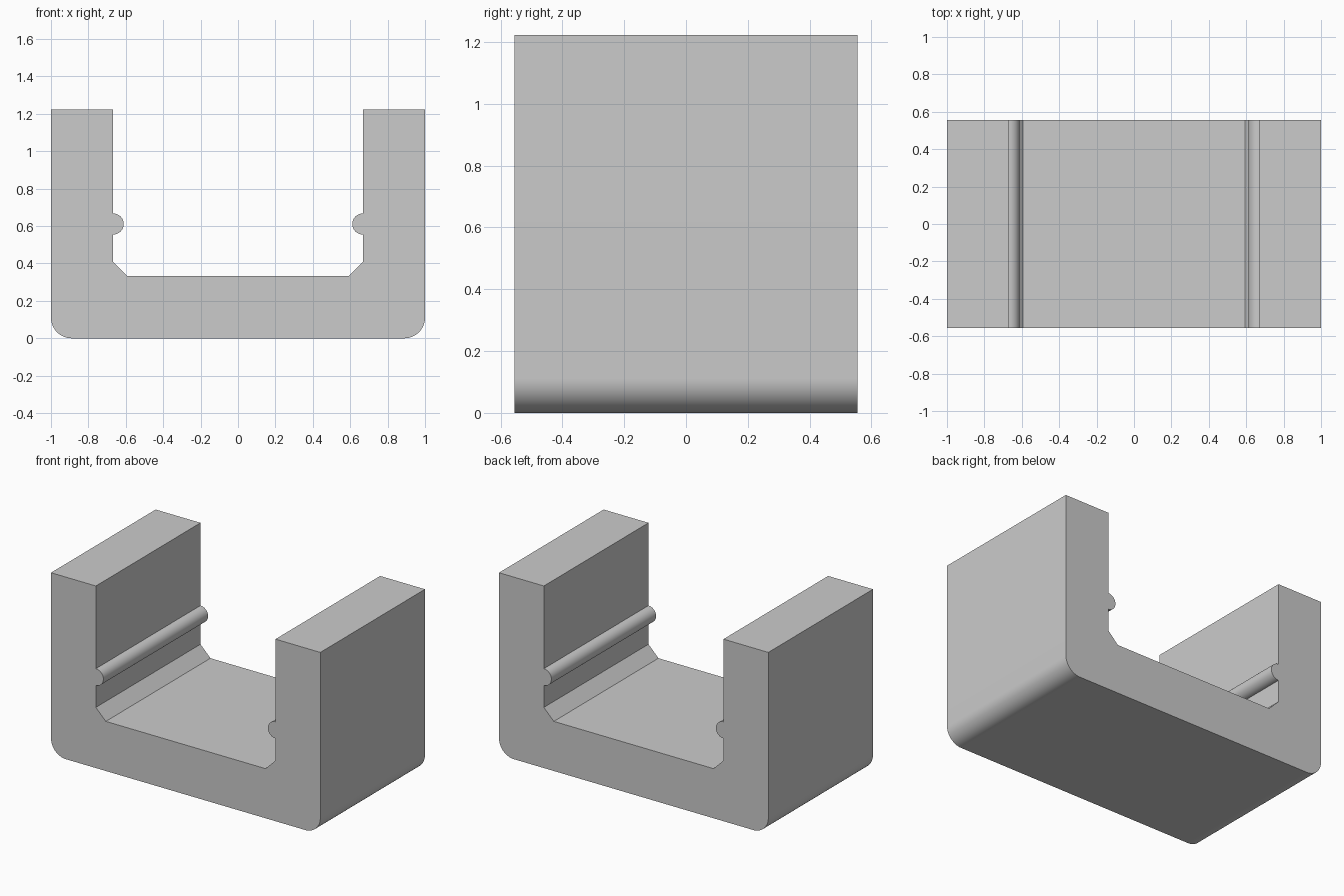
import bpy
import bmesh
from math import sin, cos, pi

cube = bpy.data.objects.get("Cube")
if cube:
    bpy.data.objects.remove(cube, do_unlink=True)

DEPTH = 1.11      # length along y
HEIGHT = 1.222
INNER = 0.667     # inner wall position
FLOOR = 0.333
CHAMFER = 0.074
CORNER = 0.111    # outer bottom radius
BEAD = 0.056      # rib radius
BEAD_Z = 0.611


def arc(cx, cz, r, start, end, steps):
    """Points on a circular arc in the xz plane."""
    angles = [start + (end - start) * i / steps for i in range(steps + 1)]
    return [(cx + r * cos(a), cz + r * sin(a)) for a in angles]


# Right half of the channel section, from the bottom round to the floor
half = arc(1 - CORNER, CORNER, CORNER, -pi / 2, 0, 16)
half += [(1, HEIGHT), (INNER, HEIGHT)]
half += arc(INNER, BEAD_Z, BEAD, pi / 2, 3 * pi / 2, 24)
half += [(INNER, FLOOR + CHAMFER), (INNER - CHAMFER, FLOOR)]

# Mirror the half section and extrude it along the depth
section = half + [(-x, z) for x, z in reversed(half)]
bm = bmesh.new()
face = bm.faces.new([bm.verts.new((x, -DEPTH / 2, z)) for x, z in section])
extruded = bmesh.ops.extrude_face_region(bm, geom=[face], use_keep_orig=True)
moved = [v for v in extruded["geom"] if isinstance(v, bmesh.types.BMVert)]
bmesh.ops.translate(bm, verts=moved, vec=(0, DEPTH, 0))
bmesh.ops.recalc_face_normals(bm, faces=bm.faces)

mesh = bpy.data.meshes.new("u_channel_block")
bm.to_mesh(mesh)
bm.free()
block = bpy.data.objects.new("u_channel_block", mesh)
bpy.context.collection.objects.link(block)

# Plain grey material
grey = bpy.data.materials.new("light_grey")
grey.use_nodes = True
colour = (0.6, 0.6, 0.6, 1)
grey.diffuse_color = colour
grey.node_tree.nodes["Principled BSDF"].inputs["Base Color"].default_value = colour
mesh.materials.append(grey)

# Smooth the rounds, keep the edges sharp
bpy.ops.object.select_all(action="DESELECT")
block.select_set(True)
bpy.context.view_layer.objects.active = block
bpy.ops.object.shade_smooth_by_angle(angle=pi / 6)
